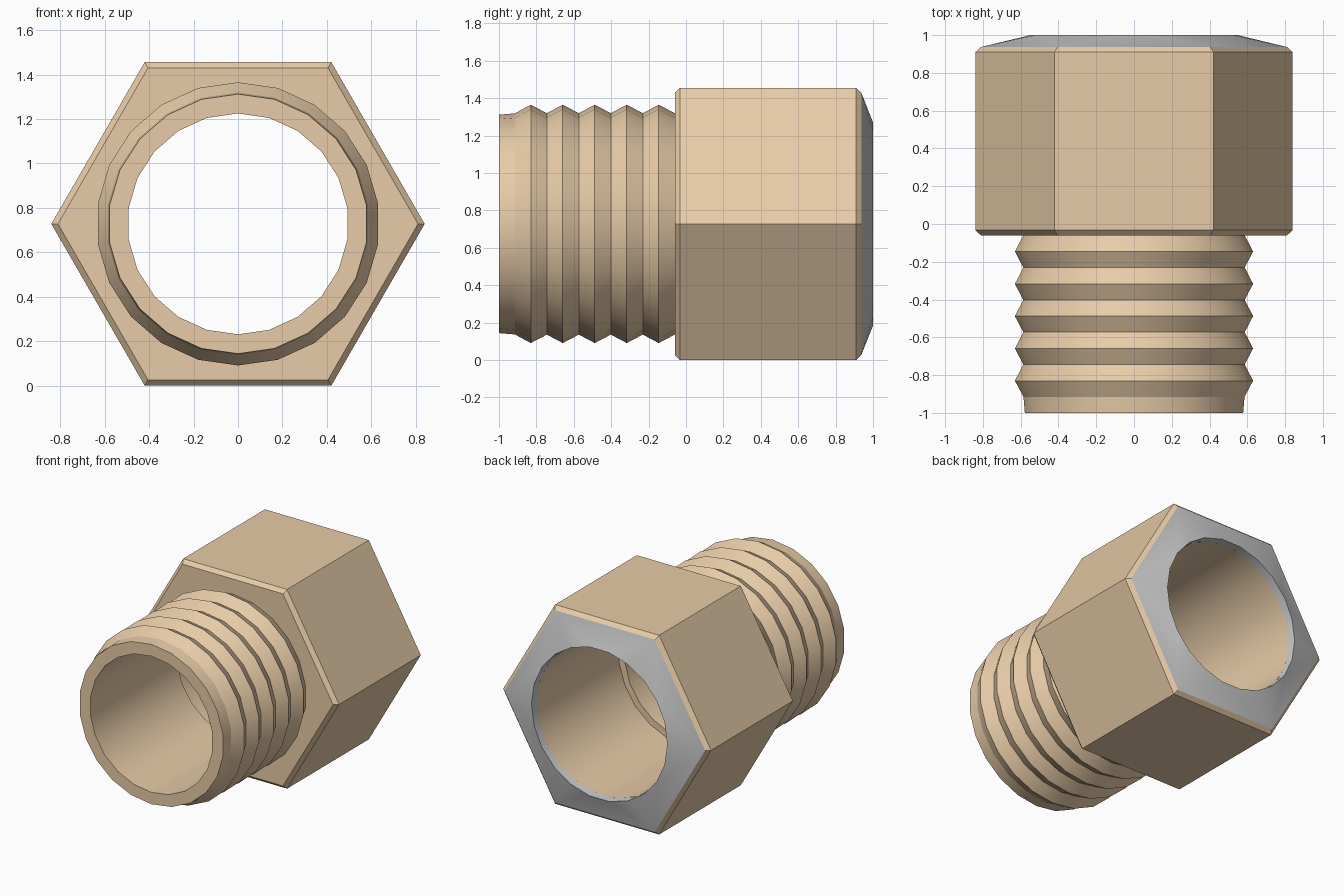
import bpy, bmesh
from math import pi, cos, sin, tau, radians

if "Cube" in bpy.data.objects:
    bpy.data.objects.remove(bpy.data.objects["Cube"])

N = 22          # sides of the round parts
ZC = 0.728      # height of the axis
HEX = 0.84      # hexagon corner radius


def ring(bm, n, r, y, phase=0.0):
    vs = [bm.verts.new((r * cos(phase + tau * i / n), y, ZC + r * sin(phase + tau * i / n)))
          for i in range(n)]
    return vs


def skin(bm, rings):
    for a, b in zip(rings, rings[1:]):
        n = len(a)
        for i in range(n):
            j = (i + 1) % n
            bm.faces.new((a[i], a[j], b[j], b[i]))


def hex_to_circle(bm, hexa, circ, phase):
    # each circle edge joins its nearest corner, each hex edge joins one circle point
    n = len(circ)
    near = [round((phase + tau * (j + 0.5) / n) / (pi / 3) - 1e-4) % 6 for j in range(n)]
    for j in range(n):
        h0, h1 = near[j - 1], near[j]
        bm.faces.new((circ[j], circ[(j + 1) % n], hexa[h1]))
        if h0 != h1:
            bm.faces.new((circ[j], hexa[h1], hexa[h0]))


def finish(bm, name, color=None, angle=20):
    bmesh.ops.recalc_face_normals(bm, faces=bm.faces[:])
    me = bpy.data.meshes.new(name)
    bm.to_mesh(me)
    bm.free()
    ob = bpy.data.objects.new(name, me)
    bpy.context.collection.objects.link(ob)
    if color:
        mat = bpy.data.materials.new(name + "_colour")
        mat.diffuse_color = color
        mat.use_nodes = True
        mat.node_tree.nodes["Principled BSDF"].inputs["Base Color"].default_value = mat.diffuse_color
        me.materials.append(mat)
    bpy.ops.object.select_all(action='DESELECT')
    ob.select_set(True)
    bpy.context.view_layer.objects.active = ob
    bpy.ops.object.shade_smooth_by_angle(angle=radians(angle))
    return ob


# Brass body: stepped bore, barrel tip, ridges, then the hexagon
bm = bmesh.new()
up = pi / 2
profile = [(0.545, 0.95), (0.545, 0.0), (0.497, 0.0), (0.497, -1.0),
           (0.584, -1.0), (0.591, -0.915)]
for k in range(5):
    y = -0.83 + 0.171 * k
    profile += [(0.637, y), (0.592, y + 0.086)]
profile[-1] = (0.592, -0.06)
rings = [ring(bm, N, r, y, up) for r, y in profile]
skin(bm, rings)
hexes = [ring(bm, 6, r, y) for r, y in
         [(HEX - 0.03, -0.06), (HEX, -0.033), (HEX, 0.91), (HEX - 0.03, 0.937)]]
hex_to_circle(bm, hexes[0], rings[-1], up)
skin(bm, hexes)
finish(bm, "threaded_hex_body", (0.8, 0.6, 0.39, 1.0))

# Grey sloped rim closing the back of the hexagon, with a short inner lip
bm = bmesh.new()
outer = ring(bm, 6, HEX - 0.03, 0.937)
mouth = ring(bm, N, 0.549, 1.0)
lip = ring(bm, N, 0.547, 0.937)
hex_to_circle(bm, outer, mouth, 0.0)
skin(bm, [mouth, lip])
finish(bm, "sloped_rim", angle=40)
